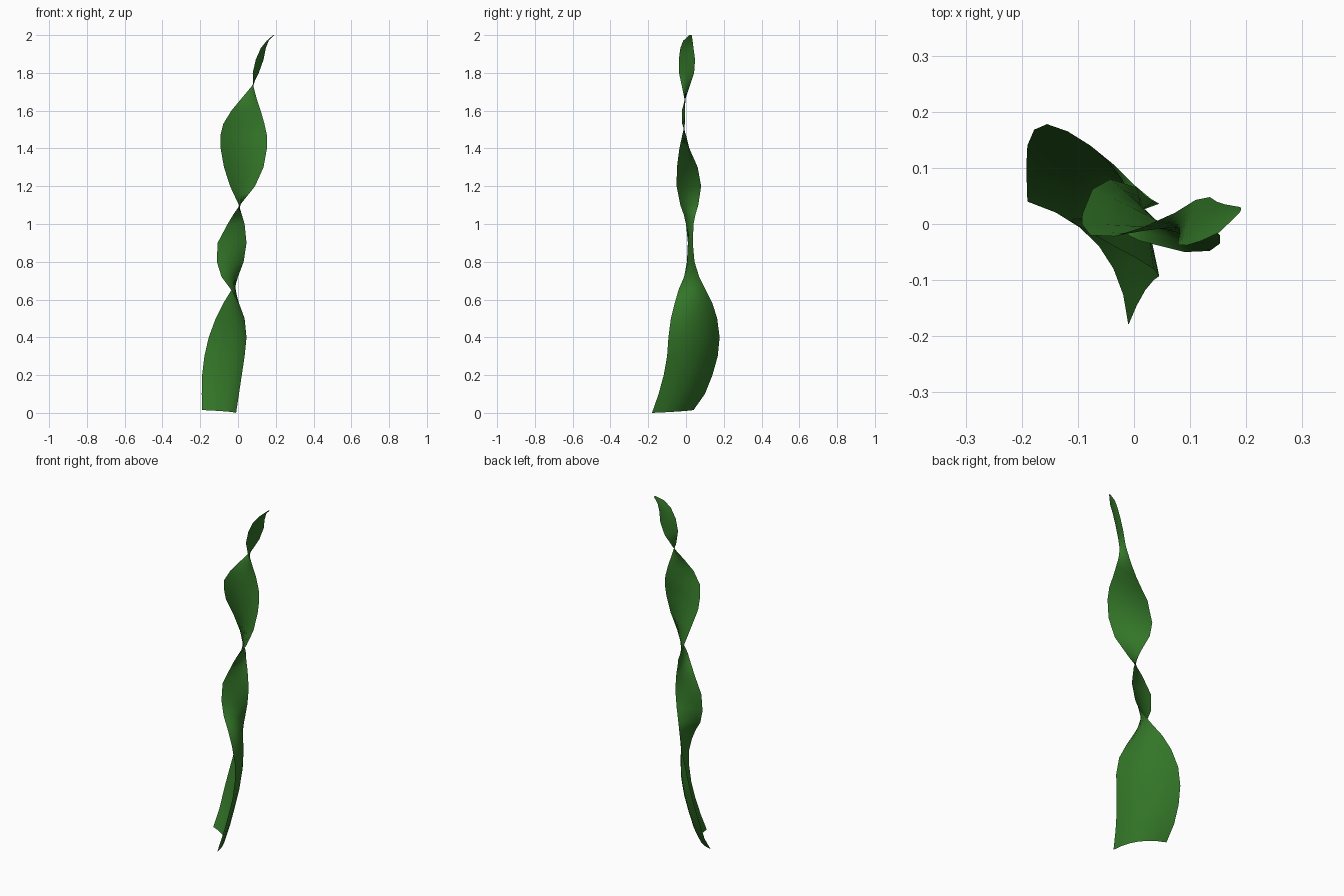
import bpy, bmesh
from mathutils import Vector

# Leaf rails: height, then x, y of one edge and x, y of the other edge
RAILS = [
    (0.00, -.190, .040, -.010, -.180),
    (0.10, -.192, .100, .005, -.145),
    (0.20, -.190, .140, .020, -.118),
    (0.30, -.178, .168, .035, -.100),
    (0.40, -.155, .178, .045, -.093),
    (0.50, -.118, .165, .035, -.080),
    (0.58, -.078, .140, .003, -.060),
    (0.65, -.035, .105, -.035, -.040),
    (0.72, .000, .070, -.087, -.010),
    (0.80, .030, .045, -.112, .005),
    (0.90, .045, .036, -.108, .010),
    (1.00, .035, .040, -.055, .000),
    (1.05, .020, .050, -.025, -.012),
    (1.10, .005, .065, .010, -.030),
    (1.20, -.042, .080, .090, -.050),
    (1.30, -.074, .062, .135, -.048),
    (1.40, -.092, .018, .153, -.035),
    (1.47, -.093, .000, .153, -.020),
    (1.53, -.078, -.020, .140, -.006),
    (1.60, -.035, -.022, .120, -.004),
    (1.66, .015, -.006, .100, -.008),
    (1.73, .073, .020, .080, -.022),
    (1.80, .110, .043, .078, -.037),
    (1.87, .135, .048, .094, -.038),
    (1.93, .147, .040, .120, -.030),
    (1.97, .162, .035, .152, -.015),
    (2.00, .190, .030, .186, .018),
]
COLUMNS = 6


def ring_points(z, ax, ay, bx, by):
    """Cross-section from edge b to edge a, cupped strongly near the root."""
    a, b = Vector((ax, ay, z)), Vector((bx, by, z))
    if z == 0:
        a.z = 0.015
    d = a - b
    normal = Vector((d.y, -d.x, 0)).normalized()
    cup = min(0.045 / (1 + (z / 0.62) ** 6) + 0.004, 0.17 * d.length)
    for i in range(COLUMNS + 1):
        t = i / COLUMNS
        yield b + d * t + normal * cup * 4 * t * (1 - t)


# Twisted leaf blade: a single sheet lofted between the two rails
bm = bmesh.new()
rows = [[bm.verts.new(p) for p in ring_points(*r)] for r in RAILS]
for low, high in zip(rows, rows[1:]):
    for i in range(COLUMNS):
        face = bm.faces.new((low[i], low[i + 1], high[i + 1], high[i]))
        face.smooth = True

mesh = bpy.data.meshes.new("twisted_leaf_blade")
bm.to_mesh(mesh)
bm.free()
blade = bpy.data.objects.new("twisted_leaf_blade", mesh)
bpy.context.collection.objects.link(blade)

# Leaf colour
green = bpy.data.materials.new("leaf_green")
green.diffuse_color = (0.033, 0.18, 0.021, 1)
mesh.materials.append(green)
